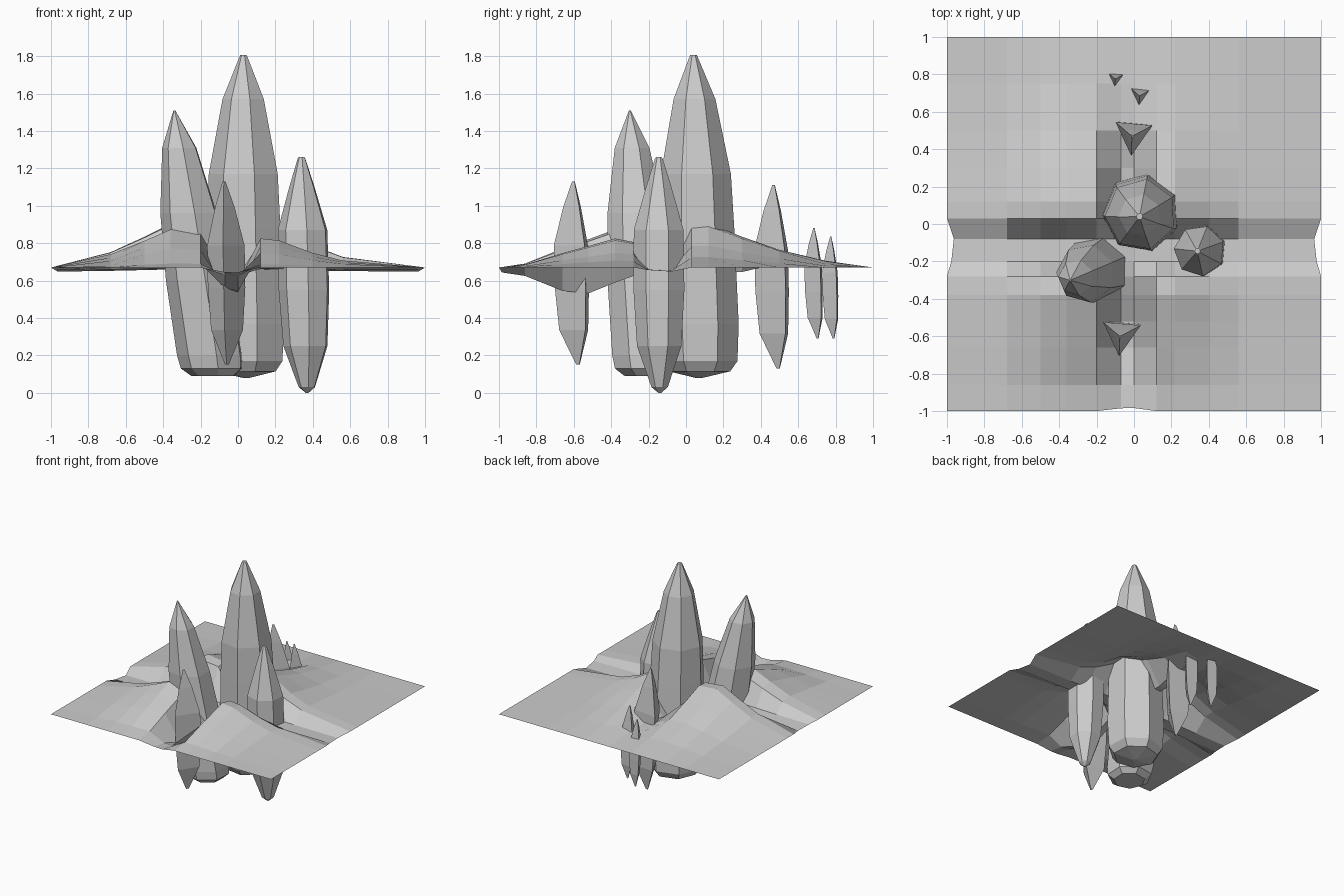
import bpy
from math import sin, cos, radians, exp

if "Cube" in bpy.data.objects:
    bpy.data.objects.remove(bpy.data.objects["Cube"])


def make_object(name, verts, faces):
    mesh = bpy.data.meshes.new(name)
    mesh.from_pydata(verts, [], faces)
    mesh.update()
    obj = bpy.data.objects.new(name, mesh)
    bpy.context.collection.objects.link(obj)
    return obj


def crystal(name, sides, turn, bottom, top, rings):
    """Faceted shard; rings are (z, radius), centres run from bottom to top axis."""
    verts, faces = [], []
    z0, z1 = rings[0][0], rings[-1][0]
    for z, r in rings:
        t = (z - z0) / (z1 - z0)
        cx = bottom[0] + (top[0] - bottom[0]) * t
        cy = bottom[1] + (top[1] - bottom[1]) * t
        for i in range(sides):
            a = radians(turn + 360 * i / sides)
            verts.append((cx + r * cos(a), cy + r * sin(a), z))
    for k in range(len(rings) - 1):
        for i in range(sides):
            j = (i + 1) % sides
            a, b = k * sides, (k + 1) * sides
            faces.append((a + i, a + j, b + j, b + i))
    faces.append(tuple(reversed(range(sides))))
    faces.append(tuple(range(len(verts) - sides, len(verts))))
    return make_object(name, verts, faces)


# Large many-sided crystals
crystal("main_crystal", 7, 80, (0.045, 0.07), (0.03, 0.04),
        [(0.08, 0.02), (0.115, 0.17), (0.17, 0.21), (0.37, 0.22),
         (0.88, 0.205), (1.17, 0.192), (1.57, 0.115), (1.79, 0.025), (1.805, 0.018)])
crystal("leaning_crystal", 7, -80, (-0.13, -0.21), (-0.34, -0.3),
        [(0.09, 0.12), (0.13, 0.17), (0.2, 0.18), (0.6, 0.18),
         (0.96, 0.157), (1.31, 0.095), (1.51, 0.005)])
crystal("side_crystal", 7, -82, (0.37, -0.14), (0.34, -0.145),
        [(0.0, 0.008), (0.03, 0.045), (0.25, 0.122), (0.55, 0.14),
         (0.87, 0.137), (1.1, 0.07), (1.25, 0.022), (1.26, 0.015)])

# Small three-sided shards
for name, bottom, top, z0, z1, r in (
        ("front_shard", (-0.06, -0.575), (-0.075, -0.6), 0.15, 1.13, 0.116),
        ("back_shard", (0.005, 0.495), (-0.01, 0.47), 0.13, 1.11, 0.114),
        ("small_shard", (0.035, 0.705), (0.03, 0.685), 0.29, 0.88, 0.06),
        ("tiny_shard", (-0.095, 0.79), (-0.1, 0.775), 0.29, 0.835, 0.053)):
    h = z1 - z0
    crystal(name, 3, -95, bottom, top,
            [(z0, 0.1 * r), (z0 + 0.19 * h, 0.85 * r), (z0 + 0.42 * h, r),
             (z0 + 0.65 * h, r), (z0 + 0.86 * h, 0.52 * r), (z1, 0.08 * r)])

# Ground sheet: four mounds split by a cross of valleys, as (position, mound factor)
across = [(-1, 0), (-0.68, 0.35), (-0.5, 0.7), (-0.36, 1), (-0.2, 0.93), (-0.07, 0.05),
          (0, 0), (0.12, 1), (0.22, 0.93), (0.4, 0.5), (0.56, 0.24), (1, 0)]
along = [(-1, 0), (-0.86, 0.1), (-0.66, 0.48), (-0.52, 0.72), (-0.38, 0.97), (-0.28, 0.85),
         (-0.2, 0.05), (-0.08, 0.05), (0.03, 0.97), (0.12, 1), (0.3, 0.7), (0.5, 0.4),
         (0.75, 0.15), (1, 0)]
verts, faces = [], []
for y, fy in along:
    for x, fx in across:
        peak = (0.21 if x < 0 else 0.16) if y < -0.1 else 0.235
        in_x = max(0, 1 - abs(x + 0.03) / 0.15)
        in_y = max(0, 1 - abs(y + 0.12) / 0.15)
        # the rear valley stays shallow and fades out
        dip_x = 0 if y > 0.4 else in_x
        if y > 0.4 and abs(x) < 0.1:
            fx = 0.5 * min(1, (y - 0.4) / 0.2)
        z = 0.67 + peak * fx * fy - 0.03 * max(dip_x, in_y)
        z -= 0.15 * in_x * exp(-((y + 0.57) / 0.22) ** 2)
        # rim is pulled in where a valley meets it
        px = x * (1 - 0.05 * in_y) if abs(x) == 1 else x
        py = y * (1 - 0.02 * in_x) if y == -1 else y
        verts.append((px, py, z))
n = len(across)
for j in range(len(along) - 1):
    for i in range(n - 1):
        a = j * n + i
        faces.append((a, a + 1, a + n + 1, a + n))
make_object("ground", verts, faces)
